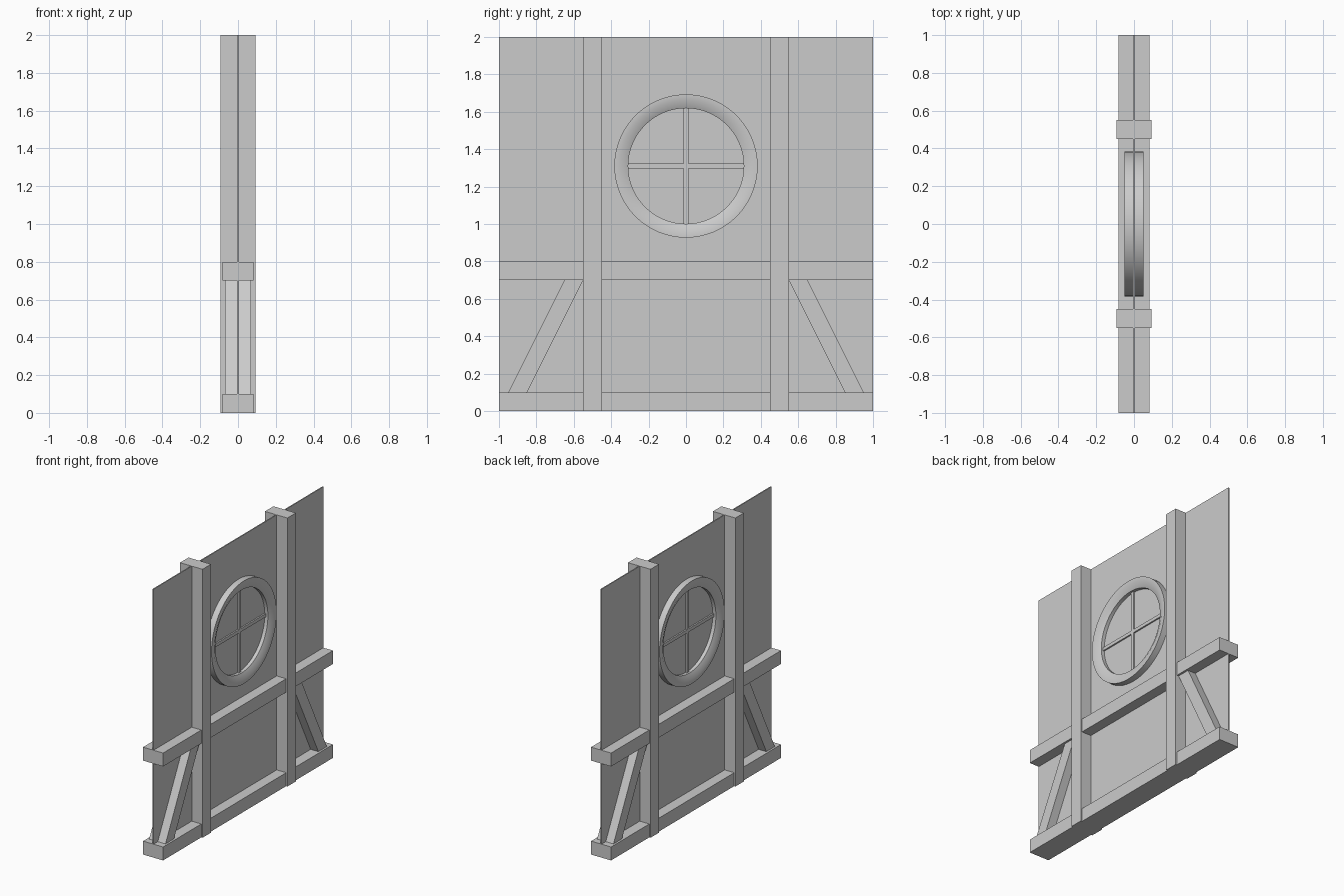
import bpy, bmesh, math

if "Cube" in bpy.data.objects:
    bpy.data.objects.remove(bpy.data.objects["Cube"])

RING_Z = 1.31


def mesh_object(name, bm):
    bmesh.ops.recalc_face_normals(bm, faces=bm.faces)
    mesh = bpy.data.meshes.new(name)
    bm.to_mesh(mesh)
    bm.free()
    obj = bpy.data.objects.new(name, mesh)
    bpy.context.collection.objects.link(obj)
    return obj


def prism(name, profile, half_x):
    """Extrude a (y, z) outline symmetrically along x."""
    bm = bmesh.new()
    face = bm.faces.new([bm.verts.new((-half_x, y, z)) for y, z in profile])
    out = bmesh.ops.extrude_face_region(bm, geom=[face])
    verts = [g for g in out["geom"] if isinstance(g, bmesh.types.BMVert)]
    bmesh.ops.translate(bm, verts=verts, vec=(2 * half_x, 0, 0))
    return mesh_object(name, bm)


def beam(name, y0, y1, z0, z1, half_x):
    return prism(name, [(y0, z0), (y1, z0), (y1, z1), (y0, z1)], half_x)


# Thin wall panel
beam("wall_panel", -1, 1, 0, 2, 0.004)

# Horizontal timbers
beam("sill_beam", -1, 1, 0, 0.1, 0.0825)
beam("middle_rail", -1, 1, 0.7, 0.8, 0.0825)

# Posts and slanted braces, mirrored left and right
for side, s in (("left", -1), ("right", 1)):
    beam(f"{side}_post", s * 0.45, s * 0.55, 0, 2, 0.0925)
    prism(f"{side}_brace",
          [(s * 0.95, 0.1), (s * 0.85, 0.1), (s * 0.55, 0.7), (s * 0.65, 0.7)], 0.0675)

# Round window frame: chamfered section revolved about x
section = [(-0.05, 0.383), (0.05, 0.383), (0.05, 0.35),
           (0.03, 0.309), (-0.03, 0.309), (-0.05, 0.35)]
SEGMENTS = 64
bm = bmesh.new()
rings = []
for i in range(SEGMENTS):
    a = 2 * math.pi * i / SEGMENTS
    rings.append([bm.verts.new((x, r * math.cos(a), RING_Z + r * math.sin(a)))
                  for x, r in section])
for i in range(SEGMENTS):
    a, b = rings[i], rings[(i + 1) % SEGMENTS]
    for j in range(len(section)):
        k = (j + 1) % len(section)
        bm.faces.new((a[j], a[k], b[k], b[j]))
frame = mesh_object("window_frame", bm)
bpy.context.view_layer.objects.active = frame
frame.select_set(True)
bpy.ops.object.shade_smooth_by_angle(angle=math.radians(35))

# Window cross bars
beam("window_bar_upright", -0.0125, 0.0125, RING_Z - 0.315, RING_Z + 0.315, 0.015)
beam("window_bar_level", -0.315, 0.315, RING_Z - 0.0125, RING_Z + 0.0125, 0.015)
